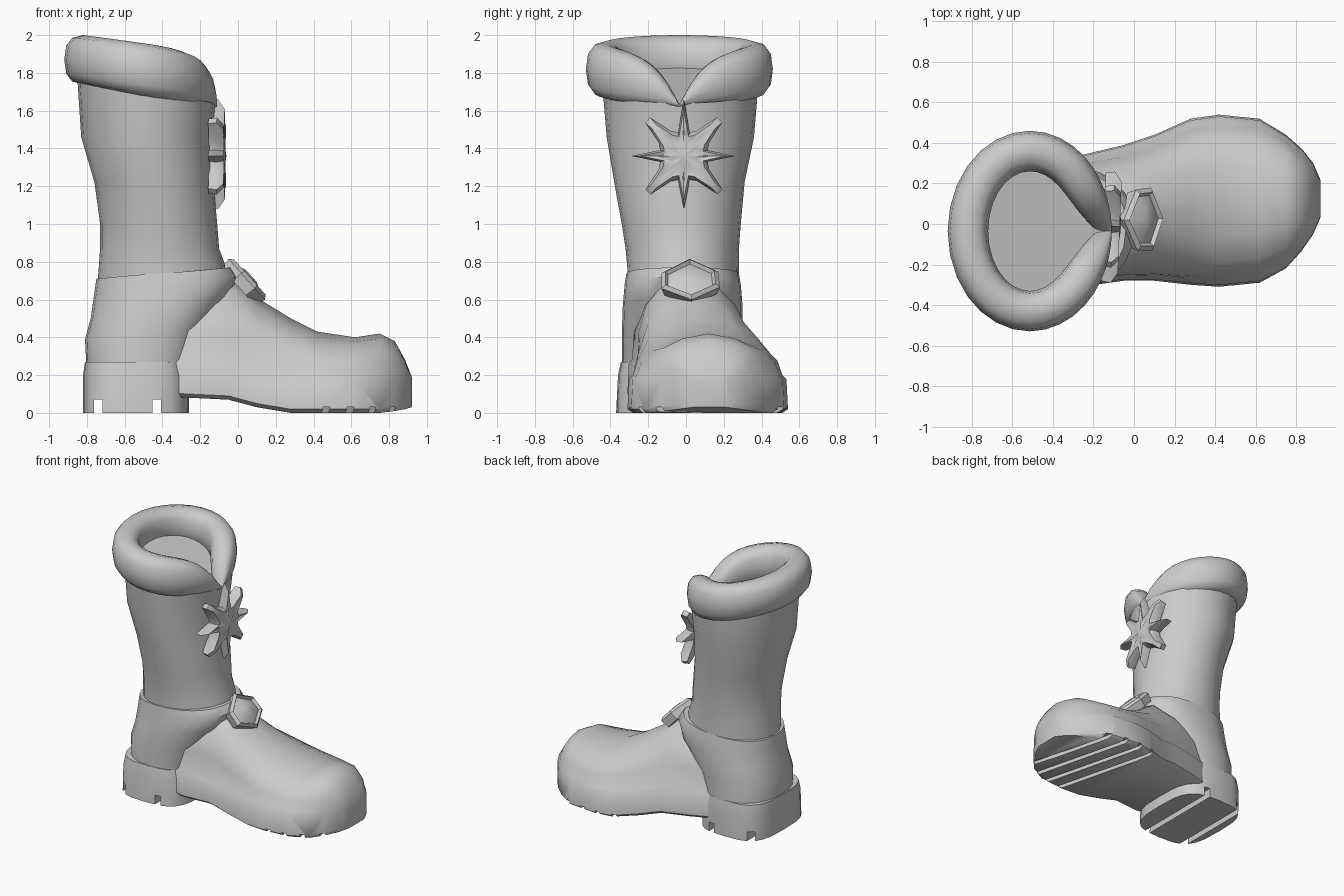
import bpy, bmesh
from math import sin, cos, pi, exp, radians
from mathutils import Vector

cube = bpy.data.objects.get("Cube")
if cube:
    bpy.data.objects.remove(cube)

grey = bpy.data.materials.new("grey leather")
grey.use_nodes = True
grey.diffuse_color = (0.6, 0.6, 0.6, 1)
grey.node_tree.nodes["Principled BSDF"].inputs["Base Color"].default_value = (0.6, 0.6, 0.6, 1)


def loft(name, rings, cap=True, closed=False, angle=45):
    """Skin a list of equal rings of points."""
    bm = bmesh.new()
    rows = [[bm.verts.new(p) for p in r] for r in rings]
    n = len(rows[0])
    pairs = list(zip(rows, rows[1:])) + ([(rows[-1], rows[0])] if closed else [])
    for a, b in pairs:
        for i in range(n):
            j = (i + 1) % n
            bm.faces.new((a[i], a[j], b[j], b[i]))
    if cap and not closed:
        bm.faces.new(rows[0])
        bm.faces.new(rows[-1])
    bmesh.ops.recalc_face_normals(bm, faces=bm.faces)
    return finish(name, bm, angle)


def finish(name, bm, angle):
    mesh = bpy.data.meshes.new(name)
    bm.to_mesh(mesh)
    bm.free()
    mesh.materials.append(grey)
    ob = bpy.data.objects.new(name, mesh)
    bpy.context.collection.objects.link(ob)
    bpy.ops.object.select_all(action='DESELECT')
    ob.select_set(True)
    bpy.context.view_layer.objects.active = ob
    bpy.ops.object.shade_smooth_by_angle(angle=radians(angle))
    return ob


def power(v, p):
    return (1 if v >= 0 else -1) * abs(v) ** p


def level(z, x0, x1, y0, y1, tilt=0, p=1.0, n=24):
    """Horizontal oval between the given limits; tilt raises its toe side."""
    return [((x0 + x1) / 2 + (x1 - x0) / 2 * power(cos(a), p),
             (y0 + y1) / 2 + (y1 - y0) / 2 * power(sin(a), p),
             z + tilt * cos(a)) for a in (2 * pi * i / n for i in range(n))]


# Shaft
loft("shaft", [level(*r) for r in [
    (0.60, -0.74, -0.05, -0.31, 0.28),
    (0.76, -0.74, -0.07, -0.31, 0.28, 0.03),
    (0.87, -0.73, -0.10, -0.32, 0.28),
    (1.00, -0.73, -0.11, -0.34, 0.29),
    (1.22, -0.76, -0.13, -0.38, 0.31),
    (1.46, -0.83, -0.14, -0.42, 0.36),
    (1.70, -0.85, -0.12, -0.44, 0.38, -0.06)]], cap=False)

# Lining inside the shaft
loft("lining", [level(*r) for r in [
    (1.74, -0.80, -0.14, -0.39, 0.33, -0.11),
    (1.58, -0.74, -0.19, -0.33, 0.28, -0.03),
    (1.42, -0.69, -0.24, -0.26, 0.21),
    (1.36, -0.60, -0.32, -0.15, 0.11)]])

# Rolled cuff, pinched into a notch at the front
cuff = []
for k in range(36):
    u = -1 + 2 * k / 36
    a = pi * power(u, 1.4)
    drop = 0.29 * exp(-3.5 * abs(a))
    top = 1.96 - 0.04 * cos(a) - drop
    low = 1.68 - 0.06 * cos(a)
    thick = 0.10 - 0.22 * drop
    ring = []
    for i in range(12):
        b = 2 * pi * i / 12
        r = thick * (power(cos(b), 0.8) - 1)
        ring.append((-0.515 + (0.405 + r) * cos(a), -0.035 + (0.495 + r) * sin(a),
                     (top + low) / 2 + (top - low) / 2 * power(sin(b), 0.8)))
    cuff.append(ring)
loft("cuff", cuff, closed=True, angle=60)

# Ankle and heel counter
loft("ankle", [level(*r, p=0.85) for r in [
    (0.20, -0.80, -0.24, -0.34, 0.30),
    (0.42, -0.81, -0.16, -0.34, 0.30, 0.03),
    (0.56, -0.78, -0.04, -0.335, 0.30, 0.06),
    (0.68, -0.76, 0.00, -0.325, 0.29, 0.04),
    (0.74, -0.75, -0.04, -0.315, 0.28, 0.03)]])


def section(x, y0, y1, low, high, peak):
    """Slice across the foot: straight sole wall, small lip, domed top."""
    lip = min(low + 0.18, high - 0.02)
    mid, half = (y0 + y1) / 2, (y1 - y0) / 2
    side = [(0.93, 0), (1, 0.02), (0.98, lip - low), (0.93, lip - low + 0.02)]
    dome = [(0.87, 0.34), (0.70, 0.66), (0.42, 0.88)]
    rise = high - lip - 0.02
    right = [(mid + half * u, low + v) for u, v in side]
    right += [(mid + half * u + (peak - mid) * v, lip + 0.02 + rise * v) for u, v in dome]
    left = [(2 * mid - y, z) for y, z in right[:4]]
    left += [(mid - half * u + (peak - mid) * v, lip + 0.02 + rise * v) for u, v in dome]
    return [(x, y, z) for y, z in right + [(peak, high)] + left[::-1]]


# Foot and sole, from the ankle to the toe
loft("foot", [section(*s) for s in [
    (-0.45, -0.28, 0.28, 0.09, 0.66, 0.00),
    (-0.26, -0.31, 0.34, 0.08, 0.72, 0.00),
    (-0.05, -0.28, 0.39, 0.07, 0.73, 0.01),
    (0.10, -0.28, 0.44, 0.03, 0.61, 0.04),
    (0.28, -0.30, 0.52, 0.00, 0.50, 0.08),
    (0.42, -0.31, 0.54, 0.00, 0.43, 0.11),
    (0.62, -0.29, 0.52, 0.00, 0.40, 0.12),
    (0.75, -0.22, 0.44, 0.00, 0.42, 0.12),
    (0.83, -0.13, 0.37, 0.01, 0.38, 0.12),
    (0.885, -0.05, 0.30, 0.02, 0.28, 0.12),
    (0.92, 0.03, 0.22, 0.03, 0.19, 0.12)]])

# Heel block
heel = loft("heel", [level(*r, p=0.6) for r in [
    (0.00, -0.82, -0.26, -0.37, 0.31),
    (0.20, -0.82, -0.26, -0.36, 0.31),
    (0.27, -0.81, -0.27, -0.345, 0.30)]])


def groove(target, x, y, depth, width, turn):
    """Cut a straight tread groove across the underside."""
    bpy.ops.mesh.primitive_cube_add(size=1, location=(x, y, 0), rotation=(0, 0, turn))
    cutter = bpy.context.object
    cutter.name = "tread_cutter"
    cutter.scale = (width, 1.4, depth * 2)
    cutter.hide_render = True
    cutter.hide_set(True)
    cut = target.modifiers.new("tread", 'BOOLEAN')
    cut.operation = 'DIFFERENCE'
    cut.object = cutter


for x in (-0.74, -0.43):
    groove(heel, x, 0, 0.07, 0.045, 0)
for i in range(4):
    groove(bpy.data.objects["foot"], 0.36 + 0.13 * i, 0.12, 0.03, 0.035, 0.25)


def relief(name, origin, across, up, outline, steps, angle):
    """Raised ornament: the outline repeated at (scale, height) steps."""
    across, up = Vector(across).normalized(), Vector(up).normalized()
    out = across.cross(up)
    o = Vector(origin)
    return loft(name, [[o + across * u * s + up * v * s + out * h for u, v in outline]
                       for s, h in steps], angle=angle)


# Eight-pointed star: long straight arms, broad diagonal arms
star = []
for q in range(4):
    tip = (0.27, 0.30, 0.28, 0.28)[q]
    arm = [(tip, 0), (0.13, 0.24), (0.15, 0.48), (0.27, 0.72),
           (0.27, 0.86), (0.15, 1.09), (0.13, 1.33)]
    star += [(r * cos(a + q * pi / 2), r * sin(a + q * pi / 2)) for r, a in arm]
relief("star", (-0.13, -0.01, 1.36), (0.04, 1, 0), (0, 0, 1), star,
       [(0.97, -0.02), (1, 0.025), (0.82, 0.06), (0.5, 0.05), (0.1, 0.065)], 50)

# Faceted buckle on the instep
buckle = [(0, 0.15), (-0.15, 0.05), (-0.15, -0.06), (0.01, -0.14), (0.16, -0.05), (0.15, 0.06)]
relief("buckle", (0.035, 0.02, 0.69), (0, 1, 0), (-0.9, 0, 1), buckle,
       [(0.9, -0.04), (1, 0.02), (0.86, 0.04), (0.76, 0.02), (0.3, 0.05)], 30)
